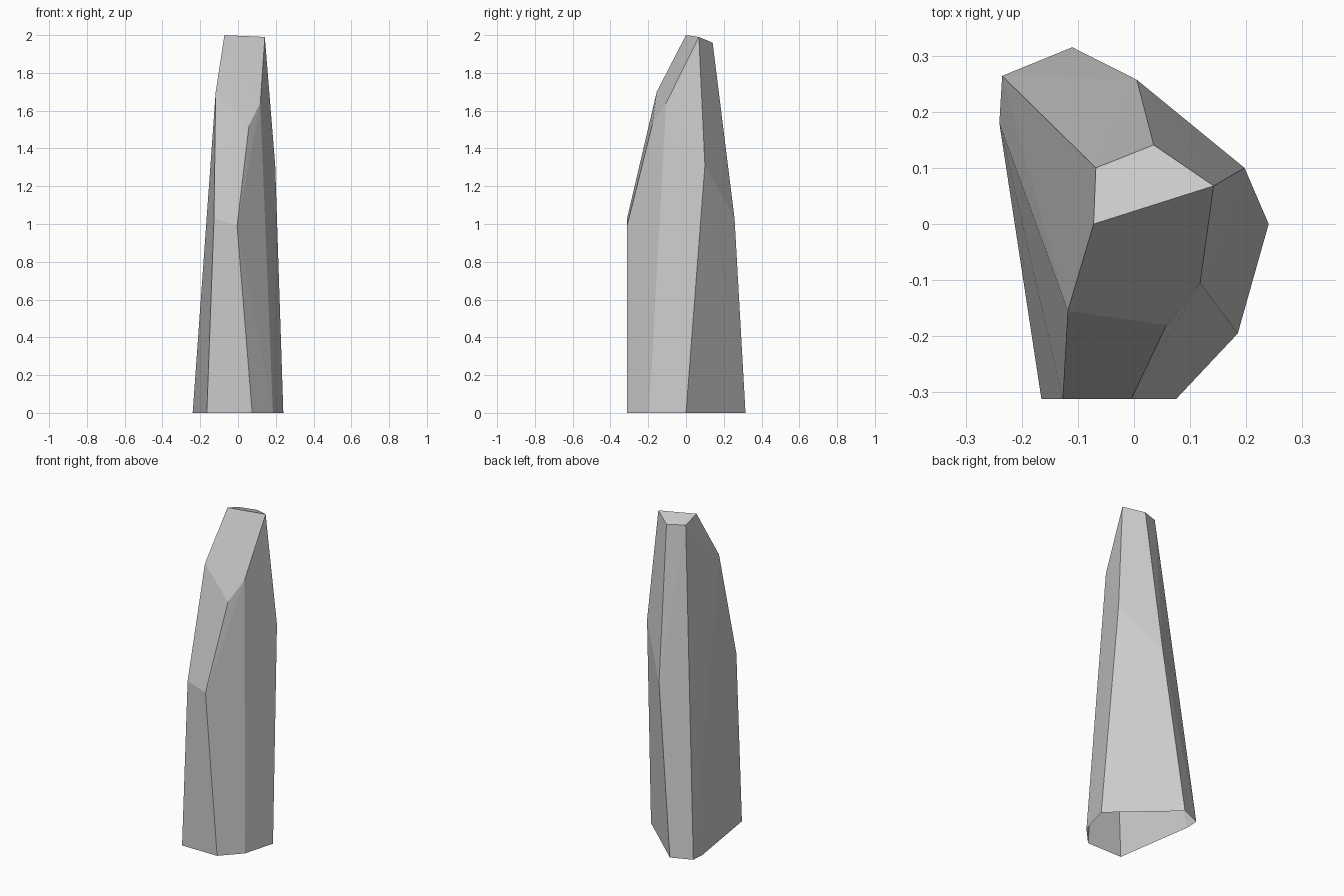
import bpy
import bmesh

cube = bpy.data.objects.get("Cube")
if cube:
    bpy.data.objects.remove(cube, do_unlink=True)

# Pale grey stone
stone = bpy.data.materials.new("pale_grey_stone")
stone.use_nodes = True
colour = (0.6, 0.6, 0.6, 1.0)
stone.diffuse_color = colour
for node in stone.node_tree.nodes:
    if node.type == "BSDF_PRINCIPLED":
        node.inputs["Base Color"].default_value = colour

# Outline of the foot, standing on the ground
foot = [(-.24, .18), (-.165, -.312), (.075, -.312), (.185, -.195),
        (.24, 0), (-.11, .315), (-.235, .264)]

# Corners where the shaft is chipped and tapers
shaft = [(-.127, -.312, 1.03), (-.005, -.312, .99),
         (.005, .257, 1.03), (.197, .1, 1.31),
         (.058, -.18, 1.52), (.118, -.105, 1.64), (-.118, -.155, 1.7)]

# Slanted tip
tip = [(-.072, 0, 2), (.142, .068, 1.99), (.035, .141, 1.96), (-.068, .1, 1.967)]

# Faceted shell around all corners, open underneath
bm = bmesh.new()
for corner in [(x, y, 0) for x, y in foot] + shaft + tip:
    bm.verts.new(corner)
bmesh.ops.convex_hull(bm, input=bm.verts)
bmesh.ops.recalc_face_normals(bm, faces=bm.faces)
base = [f for f in bm.faces if all(v.co.z < .001 for v in f.verts)]
bmesh.ops.delete(bm, geom=base, context="FACES")
bmesh.ops.dissolve_limit(bm, angle_limit=.005, verts=bm.verts, edges=bm.edges)

mesh = bpy.data.meshes.new("rock_pillar")
bm.to_mesh(mesh)
bm.free()
mesh.materials.append(stone)
pillar = bpy.data.objects.new("rock_pillar", mesh)
bpy.context.collection.objects.link(pillar)
